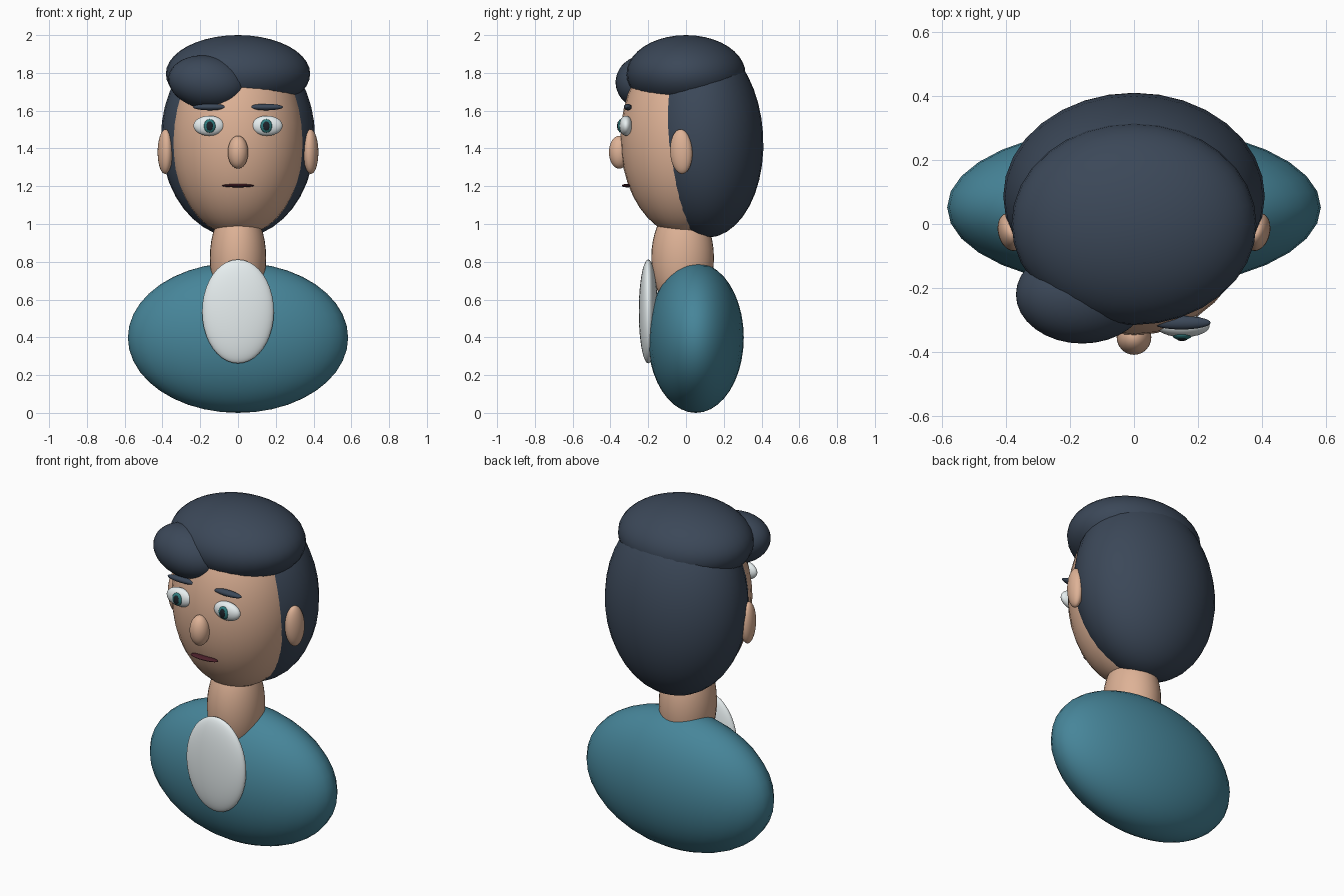
import bpy

if "Cube" in bpy.data.objects:
    bpy.data.objects.remove(bpy.data.objects["Cube"])


def material(name, r, g, b):
    m = bpy.data.materials.new(name)
    m.diffuse_color = (r, g, b, 1)
    m.use_nodes = True
    m.node_tree.nodes["Principled BSDF"].inputs["Base Color"].default_value = m.diffuse_color
    return m


SKIN = material("skin", 0.73, 0.445, 0.305)
HAIR = material("hair", 0.044, 0.064, 0.098)
SHIRT = material("shirt", 0.062, 0.235, 0.32)
WHITE = material("white", 0.80, 0.86, 0.87)
IRIS = material("iris", 0.03, 0.20, 0.21)
DARK = material("dark", 0.012, 0.016, 0.022)
LIPS = material("lips", 0.075, 0.015, 0.024)


def ellipsoid(name, centre, radii, mat, rot=(0, 0, 0), seg=32, rings=20):
    """Smooth ellipsoid given by centre, radii and rotation."""
    bpy.ops.mesh.primitive_uv_sphere_add(segments=seg, ring_count=rings, radius=1,
                                         location=centre, rotation=rot)
    ob = bpy.context.object
    ob.name = name
    ob.scale = radii
    ob.data.materials.append(mat)
    bpy.ops.object.shade_smooth()
    return ob


# Shoulders, shirt front and neck
ellipsoid("torso", (0, 0.052, 0.398), (0.583, 0.254, 0.398), SHIRT)
ellipsoid("shirt_front", (0, -0.20, 0.537), (0.19, 0.05, 0.275), WHITE)
ellipsoid("neck", (0, -0.018, 0.82), (0.149, 0.166, 0.29), SKIN)

# Head and central facial features
ellipsoid("head", (0, 0, 1.45), (0.355, 0.347, 0.515), SKIN)
ellipsoid("nose", (0, -0.353, 1.38), (0.054, 0.055, 0.087), SKIN)
ellipsoid("mouth", (0, -0.312, 1.203), (0.086, 0.028, 0.009), LIPS)

# Hair: back mass, cap and side-swept front lock
ellipsoid("back_hair", (0, 0.086, 1.456), (0.408, 0.323, 0.53), HAIR, (0.06, 0, 0))
ellipsoid("hair_cap", (0, 0, 1.795), (0.382, 0.315, 0.205), HAIR)
ellipsoid("front_lock", (-0.162, -0.22, 1.75), (0.208, 0.153, 0.141), HAIR, (0, 0.15, 0))

# Paired features; the ears turn slightly forward
for side, s in (("left", -1), ("right", 1)):
    ellipsoid(side + "_ear", (s * 0.385, -0.025, 1.383), (0.039, 0.06, 0.118), SKIN, (0.05, 0, -0.25 * s))
    ellipsoid(side + "_eye", (s * 0.153, -0.318, 1.52), (0.083, 0.035, 0.053), WHITE)
    ellipsoid(side + "_iris", (s * 0.150, -0.345, 1.519), (0.032, 0.017, 0.036), IRIS, seg=24, rings=12)
    ellipsoid(side + "_pupil", (s * 0.150, -0.357, 1.519), (0.018, 0.008, 0.025), DARK, seg=16, rings=10)
    ellipsoid(side + "_brow", (s * 0.148, -0.308, 1.619), (0.091, 0.021, 0.017), HAIR)
